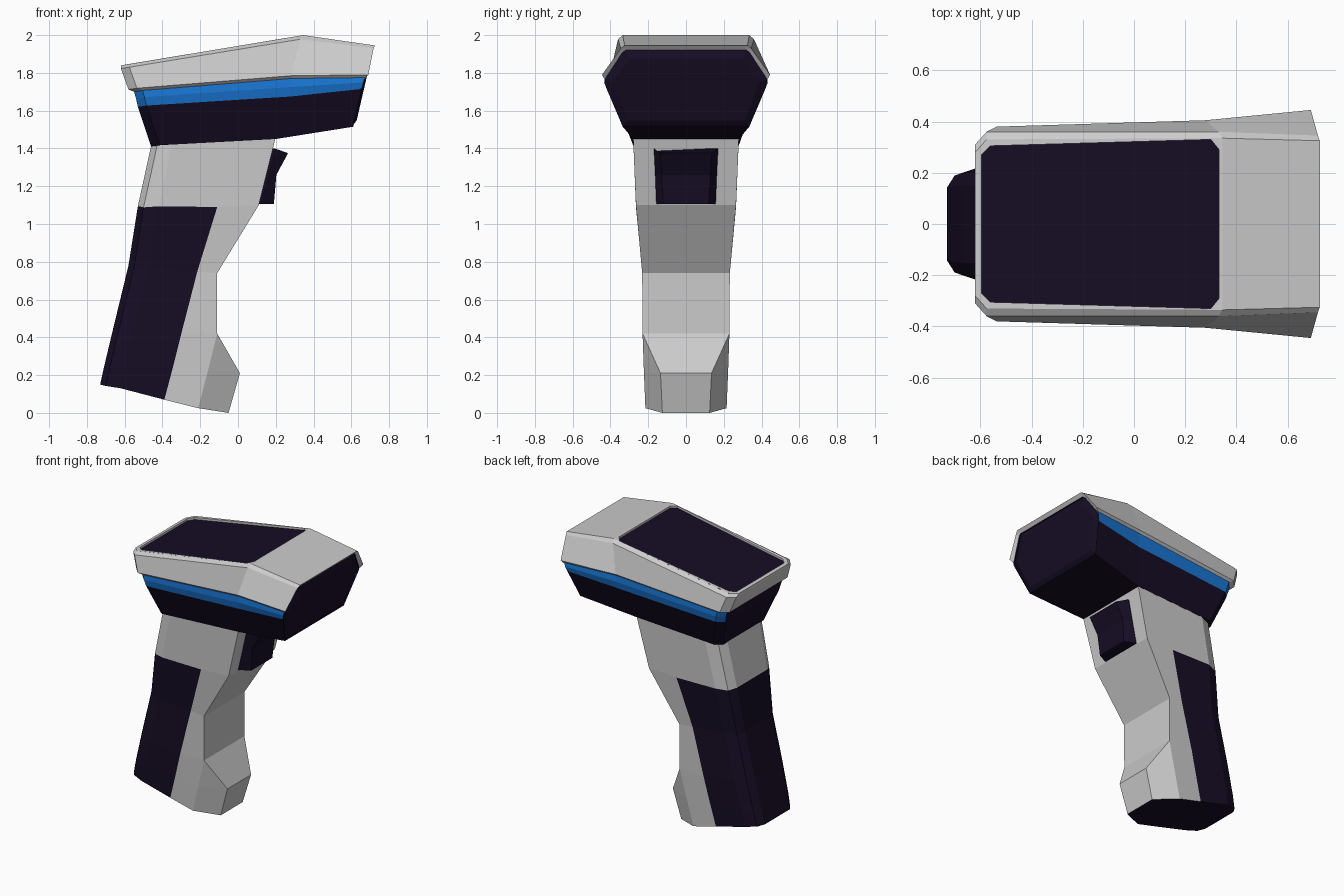
import bpy, bmesh

if "Cube" in bpy.data.objects:
    bpy.data.objects.remove(bpy.data.objects["Cube"])


def material(name, rgb):
    m = bpy.data.materials.new(name)
    m.diffuse_color = (*rgb, 1)
    m.use_nodes = True
    m.node_tree.nodes["Principled BSDF"].inputs["Base Color"].default_value = m.diffuse_color
    return m


NAVY = material("navy", (0.008, 0.004, 0.018))
BLUE = material("blue", (0.01, 0.19, 0.68))


def mirror(pts):
    return [(x, -y, z) for x, y, z in pts]


def full(half):
    return half + mirror(half)[::-1]


def loft(name, rings, mat=None, closed=False, cap=False, inset=None):
    """Skin a row of point rings with flat faces; cap and inset the last ring if wanted."""
    bm = bmesh.new()
    vs = [[bm.verts.new(p) for p in r] for r in rings]
    n = len(rings[0])
    for a, b in zip(vs, vs[1:]):
        for i in range(n if closed else n - 1):
            j = (i + 1) % n
            bm.faces.new((a[i], a[j], b[j], b[i]))
    if cap:
        f = bm.faces.new(vs[-1])
    bmesh.ops.recalc_face_normals(bm, faces=bm.faces)
    if inset:
        bmesh.ops.inset_individual(bm, faces=[f], thickness=inset[0], depth=inset[1])
    bmesh.ops.remove_doubles(bm, verts=bm.verts, dist=0.0005)
    me = bpy.data.meshes.new(name)
    bm.to_mesh(me)
    bm.free()
    ob = bpy.data.objects.new(name, me)
    bpy.context.collection.objects.link(ob)
    if mat:
        me.materials.append(mat)
    return ob


def level(back, mid, front):
    """Half outline of the head, front to back, each given as (x, half width, z)."""
    x, y, z = back
    return [front, mid, (x + 0.045, y, z + 0.007), (x, y - 0.05, z)]


# Head outlines from the belly up to the top edge
belly = level((-0.46, 0.28, 1.41), (0.20, 0.28, 1.45), (0.61, 0.335, 1.515))
band_low = level((-0.53, 0.355, 1.62), (0.28, 0.38, 1.675), (0.655, 0.42, 1.715))
band_mid = level((-0.54, 0.365, 1.665), (0.28, 0.392, 1.725), (0.664, 0.433, 1.75))
band_top = level((-0.55, 0.365, 1.70), (0.28, 0.39, 1.77), (0.67, 0.43, 1.775))
lip = level((-0.58, 0.38, 1.712), (0.28, 0.405, 1.785), (0.69, 0.445, 1.79))
shoulder = level((-0.62, 0.36, 1.823), (0.33, 0.36, 1.978), (0.718, 0.345, 1.93))
top = level((-0.62, 0.33, 1.84), (0.345, 0.335, 2.0), (0.725, 0.325, 1.945))

# Dark lower body
loft("head_lower_body", [full(belly), full(band_low)], NAVY)
loft("head_underside", [belly, mirror(belly)], NAVY)
loft("head_back_strip", [[r[3], mirror(r)[3]] for r in (band_low, band_mid, band_top)], NAVY)

# Blue side bands
for side, flip in (("left", mirror), ("right", list)):
    loft("blue_band_" + side, [flip(r) for r in (band_low, band_mid, band_top)], BLUE)

# Grey cap with its lip and sloping nose
loft("head_cap", [full(r) for r in (band_top, lip, shoulder, top)])
loft("cap_nose", [top[:2], mirror(top[:2])])

# Front window, recessed inside the cap rim
pane = [(0.668, 0.43, 1.765), (0.70, 0.338, 1.905), (0.706, 0.318, 1.922)]
loft("front_rim", [full([lip[0], shoulder[0], top[0]]), full(pane)])
edge = full([belly[0], band_low[0]] + pane)
loft("front_window", [edge, [(x - 0.01, y, z) for x, y, z in edge]],
     NAVY, True, True, (0.045, -0.02))


# Screen frame and screen, lying on the tilted top plane
def on_top(pts, drop=0.0):
    return full([(x, y, 1.84 + (x + 0.62) * 0.1658 - drop) for x, y in pts])


outer = on_top([(0.345, 0.335), (0.345, 0.335), (-0.575, 0.33), (-0.62, 0.28)])
hole = [(0.332, 0.29), (0.30, 0.33), (-0.56, 0.305), (-0.595, 0.27)]
loft("screen_frame", [outer, on_top(hole), on_top(hole, 0.015)], None, True)
loft("screen", [on_top(hole, 0.015)], NAVY, True, True)


# Handle rings: back, seam, side corner and front corner as (x, z), with half widths
def ring(back, seam, side, front, w, wf):
    bx, bz = back
    grip = [(bx, w * 0.66, bz), (bx + 0.03, w * 0.88, bz - 0.007),
            (bx + 0.11, w, bz - 0.25 * (bz - seam[1])), (seam[0], w, seam[1])]
    return grip, [grip[3], (side[0], w, side[1]), (front[0], wf, front[1])]


specs = [
    ((-0.45, 1.46), (-0.02, 1.46), (0.20, 1.46), (0.20, 1.46), 0.28, 0.28),
    ((-0.53, 1.095), (-0.11, 1.09), (0.11, 1.10), (0.11, 1.10), 0.265, 0.265),
    ((-0.58, 0.78), (-0.215, 0.75), (-0.11, 0.74), (-0.11, 0.74), 0.232, 0.232),
    ((-0.66, 0.45), (-0.30, 0.42), (-0.11, 0.42), (-0.11, 0.42), 0.23, 0.23),
    ((-0.71, 0.24), (-0.345, 0.24), (-0.16, 0.22), (0.01, 0.21), 0.223, 0.135),
    ((-0.73, 0.15), (-0.39, 0.07), (-0.21, 0.025), (-0.05, 0.0), 0.215, 0.125)]
rings = [ring(*s) for s in specs]
whole = [g + f[1:] for g, f in rings]
loft("handle_neck", [full(h) for h in whole[:2]], None, True)
loft("handle_front", [full(f) for g, f in rings[1:]])
loft("handle_grip", [full(g[::-1]) for g, f in rings[1:]], NAVY)
loft("handle_base", [whole[-1], mirror(whole[-1])], NAVY)

# Trigger: (z back, x front, z front, back and front half widths) per ring
trigger = [full([(0.09, wb, zb), (xb, wb, zb), (xf, wf, zf)]) for zb, xb, xf, zf, wb, wf in (
    (1.40, 0.195, 0.265, 1.375, 0.17, 0.135),
    (1.26, 0.16, 0.203, 1.26, 0.163, 0.13),
    (1.105, 0.115, 0.19, 1.107, 0.157, 0.12))]
loft("trigger", trigger, NAVY, True, True)
loft("trigger_top", [trigger[0]], NAVY, True, True)
